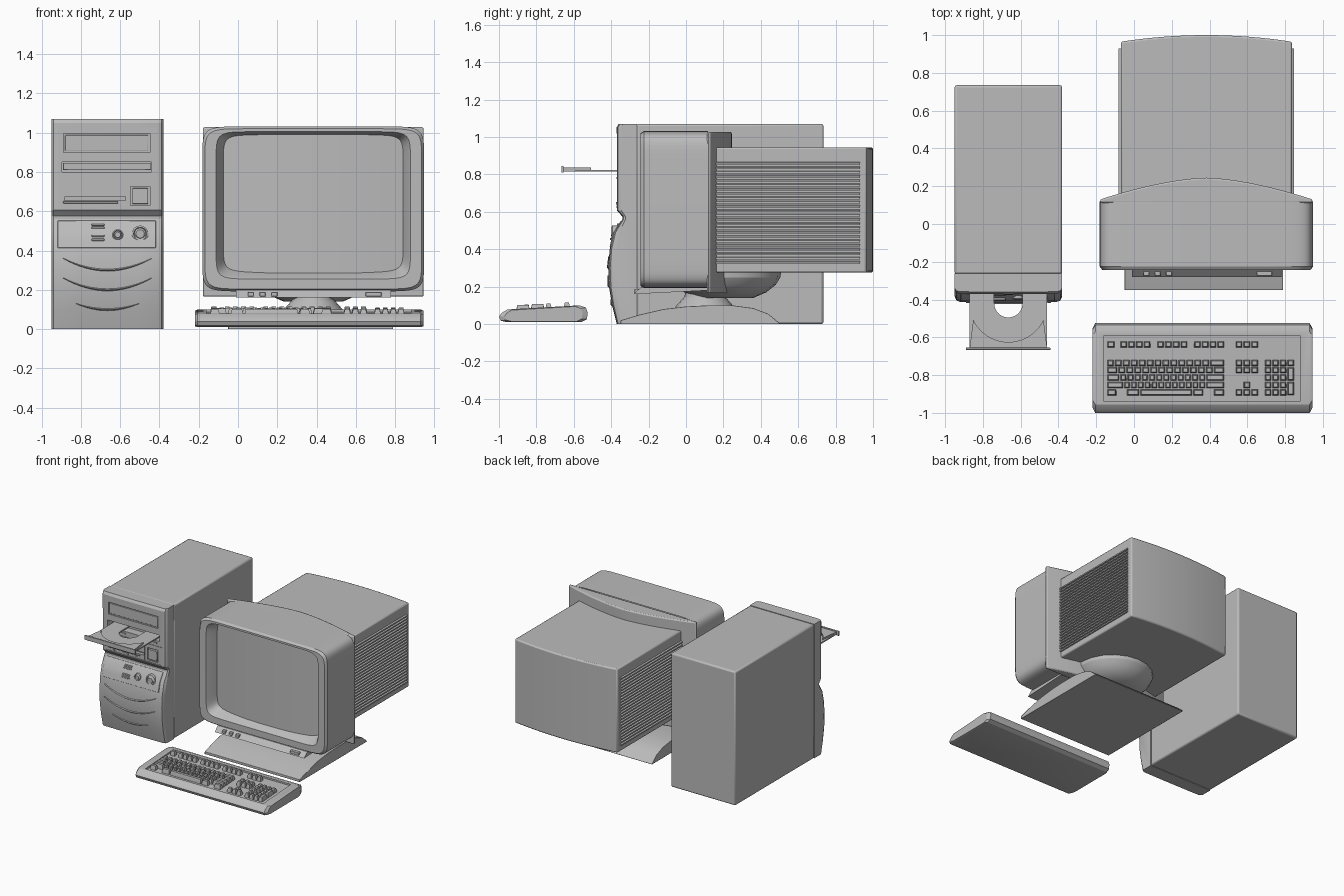
import bpy, bmesh, math
from mathutils import Vector

if "Cube" in bpy.data.objects:
    bpy.data.objects.remove(bpy.data.objects["Cube"], do_unlink=True)

grey = bpy.data.materials.new("plain grey")
grey.use_nodes = True
COLOUR = (0.5, 0.5, 0.5, 1)
grey.diffuse_color = COLOUR
grey.node_tree.nodes["Principled BSDF"].inputs["Base Color"].default_value = COLOUR


def finish(name, bm, bevel=0, segments=2):
    bmesh.ops.recalc_face_normals(bm, faces=bm.faces)
    mesh = bpy.data.meshes.new(name)
    bm.to_mesh(mesh)
    bm.free()
    mesh.materials.append(grey)
    ob = bpy.data.objects.new(name, mesh)
    bpy.context.collection.objects.link(ob)
    if bevel:
        mod = ob.modifiers.new("bevel", 'BEVEL')
        mod.width, mod.segments, mod.limit_method = bevel, segments, 'ANGLE'
    return ob


def add_rings(bm, rings, caps=True):
    rows = [[bm.verts.new(p) for p in ring] for ring in rings]
    for a, b in zip(rows, rows[1:]):
        for i in range(len(a)):
            j = (i + 1) % len(a)
            bm.faces.new((a[i], a[j], b[j], b[i]))
    if caps:
        bm.faces.new(rows[0])
        bm.faces.new(rows[-1])


def loft(name, rings, caps=True, bevel=0):
    bm = bmesh.new()
    add_rings(bm, rings, caps)
    return finish(name, bm, bevel)


def prism(name, pts, axis, a, b, bevel=0):
    place = {'x': lambda p, d: (d, p[0], p[1]),
             'y': lambda p, d: (p[0], d, p[1]),
             'z': lambda p, d: (p[0], p[1], d)}[axis]
    return loft(name, [[place(p, d) for p in pts] for d in (a, b)], True, bevel)


def box(name, x, y, z, bevel=0):
    return prism(name, [(x[0], y[0]), (x[1], y[0]), (x[1], y[1]), (x[0], y[1])], 'z', *z, bevel)


def arc(cx, cy, r, a0, a1, n):
    angles = [math.radians(a0 + (a1 - a0) * i / n) for i in range(n + 1)]
    return [(cx + r * math.cos(t), cy + r * math.sin(t)) for t in angles]


def lathe(name, x, y, rz, n=20):
    return loft(name, [[(px, py, z) for px, py in arc(x, y, r, 0, 360, n)[:-1]] for r, z in rz])


def knob(name, x, z, ry, n=20):
    return loft(name, [[(px, y, pz) for px, pz in arc(x, z, r, 0, 360, n)[:-1]] for r, y in ry])


def cut(target, *cutters):
    for c in cutters:
        mod = target.modifiers.new("cut", 'BOOLEAN')
        mod.object, mod.operation, mod.solver = c, 'DIFFERENCE', 'EXACT'
        bpy.context.view_layer.objects.active = target
        bpy.ops.object.modifier_apply(modifier=mod.name)
        bpy.data.objects.remove(c, do_unlink=True)


# Tower case
TX = -0.665
box("tower_case", (-0.95, -0.38), (-0.265, 0.735), (0, 1.07), 0.012)

# Tower front bezel: side profile swept across the width, rounded at the edges
profile = [(-.37, 0), (-.395, .1), (-.412, .2), (-.416, .3), (-.408, .4), (-.385, .49),
           (-.34, .56), (-.34, .575), (-.37, .607), (-.372, 1.05), (-.36, 1.07)]
loop = [(-.262, 0)] + profile + [(-.262, 1.07)]
sweep = [(-.285, .78), (-.275, .93), (-.255, .98), (-.15, .995), (0, 1)]
sweep += [(-dx, k) for dx, k in reversed(sweep[:-1])]
bezel = loft("tower_bezel", [[(TX + dx, -.262 + (y + .262) * k, z) for y, z in loop] for dx, k in sweep])


def front_y(z):
    for (y0, z0), (y1, z1) in zip(profile, profile[1:]):
        if z0 <= z <= z1:
            return y0 + (y1 - y0) * (z - z0) / (z1 - z0)


cut(bezel,
    box("panel_cut", (-.913, -.413), (-.5, -.365), (.615, 1.02)),
    box("bay_cut", (-.888, -.449), (-.5, -.352), (.90, .995)),
    box("tray_cut", (-.895, -.44), (-.5, -.30), (.80, .85)),
    box("floppy_cut", (-.88, -.57), (-.5, -.34), (.655, .675)),
    box("button_cut", (-.546, -.449), (-.5, -.35), (.628, .725)))
box("bay_cover", (-.88, -.457), (-.36, -.33), (.908, .987), .003)
box("square_button", (-.538, -.457), (-.37, -.33), (.636, .717), .004)
box("drive_divider", (-.913, -.413), (-.369, -.355), (.752, .758))
box("floppy_divider", (-.572, -.567), (-.369, -.355), (.615, .752))
box("floppy_lip", (-.89, -.61), (-.375, -.355), (.640, .652), .003)
for i, (x, z, w) in enumerate([(-.86, .78, .012), (-.79, .78, .05), (-.54, .78, .08),
                               (-.85, .625, .02), (-.76, .628, .05), (-.66, .625, .03)]):
    box(f"drive_control_{i}", (x, x + w), (-.371, -.355), (z - .005, z + .007))

# Open disc tray
MID = -.42
notch = [(-.59, -.31)] + arc(TX, MID, .075, 0, -180, 14) + [(-.74, -.31)]
prism("disc_tray", [(-.87, -.31), (-.87, -.655), (-.46, -.655), (-.46, -.31)] + notch, 'z', .815, .825)
prism("disc_tray_rim", [(-.87, -.655), (-.46, -.655)] + arc(TX, MID, .205, -25, -155, 20), 'z', .82, .838)
box("disc_tray_front", (-.89, -.442), (-.666, -.655), (.81, .846), .002)

# Sloping control panel with its buttons
strip = [(front_y(z) - .004, z) for z in (.413, .45, .49, .552)]
prism("control_panel", strip + [(y + .02, z) for y, z in reversed(strip)], 'x', -.918, -.418, .003)
for name, x, z, r in [("reset_button", -.612, .48, .028), ("power_button", -.498, .485, .042)]:
    y = front_y(z) - .008
    knob(name, x, z, [(r, y + .05), (r, y), (r * .8, y - .004), (r * .7, y + .004), (r * .5, y - .004)])
for i, z in enumerate((.455, .475, .517, .532)):
    y = front_y(z)
    box(f"indicator_{i}", (-.745, -.68), (y - .012, y + .02), (z - .006, z + .005), .003)

# Curved ridges on the lower bezel
for i, (z0, half, sag) in enumerate([(.30, .225, .06), (.20, .225, .06), (.10, .16, .03)]):
    rings = []
    for s in range(-8, 9):
        t = s / 8
        z, h = z0 + sag * t * t, .003 + .010 * (1 - t * t)
        y = -.262 + (front_y(z) + .262) * (1 - .015 * t * t)
        rings.append([(TX + half * t, y - .007, z), (TX + half * t, y + .01, z + h),
                      (TX + half * t, y + .01, z - h)])
    loft(f"bezel_ridge_{i}", rings)

# Monitor bezel: rounded outlines stepped from the back, round the front, to the screen
CX = .383


def outline(y, hx, hz, cz, p=13, n=64):
    ring = []
    for i in range(n):
        t = 2 * math.pi * (i + .5) / n
        c, s = math.cos(t), math.sin(t)
        ring.append((CX + hx * math.copysign(abs(c) ** (2 / p), c), y,
                     cz + hz * math.copysign(abs(s) ** (2 / p), s)))
    return ring


loft("monitor_bezel", [outline(.118, .565, .42, .612), outline(-.225, .565, .42, .612),
                       outline(-.243, .552, .408, .612), outline(-.243, .495, .375, .63),
                       outline(-.232, .487, .368, .632), outline(-.15, .455, .342, .642)], False)
front = [(CX + .47 * t / 8, -.155 - .035 * (1 - (t / 8) ** 2)) for t in range(-8, 9)]
prism("screen", front + [(CX + .47, -.12), (CX - .47, -.12)], 'z', .285, .995)

# Curved shell behind the bezel, then the tube housing
back = [(CX + .562 * t / 10, .13 + .115 * (1 - abs(t / 10) ** 1.6)) for t in range(10, -11, -1)]
prism("bezel_back", [(CX - .562, .112), (CX + .562, .112)] + back, 'z', .165, 1.028, .012)
rear = [(CX + .453 * t / 8, .965 + .035 * (1 - (t / 8) ** 2)) for t in range(8, -9, -1)]
prism("tube_housing", [(CX - .453, .12), (CX + .453, .12)] + rear, 'z', .275, .945, .01)

# Cooling slats on both sides of the housing
for side, word in ((-1, "right"), (1, "left")):
    bm = bmesh.new()
    for i in range(24):
        z = .322 + i * .023
        add_rings(bm, [[(CX + side * x, y, z + dz) for x, dz in
                        ((.445, 0), (.464, 0), (.464, .01), (.445, .018))] for y in (.14, .93)])
    finish(f"{word}_cooling_slats", bm)

# Control flap, swivel and foot of the monitor
prism("control_flap", [(-.28, .16), (-.24, .198), (.115, .21), (.115, .18)], 'x', -.01, .78)
for i, x in enumerate((.05, .11, .17, .65)):
    box(f"flap_button_{i}", (x, x + (.08 if i == 3 else .03)), (-.275, -.25), (.166, .188), .003)
lathe("swivel_bowl", CX, .21, [(.15, .14), (.22, .17), (.27, .21), (.295, .25), (.3, .3)])
lathe("swivel_neck", CX, .1, [(.17, .07), (.15, .1), (.11, .145), (.1, .18)])
foot = [(-.35, 0), (-.35, .02), (-.25, .05), (-.12, .08), (0, .094), (.12, .1), (.25, .1),
        (.36, .085), (.44, .055), (.5, .005), (.5, 0)]
prism("monitor_foot", foot, 'x', -.05, .79, .006)

# Keyboard body with a sunken key bed
side = [(-.96, .01), (-.99, .018), (-1, .04), (-.985, .06), (-.955, .078), (-.57, .1),
        (-.535, .088), (-.525, .06), (-.53, .025), (-.56, .01)]
body = loft("keyboard_body", [[(x, -.76 + (y + .76) * k, .05 + (z - .05) * k) for y, z in side]
                              for x, k in ((-.22, .88), (-.205, 1), (.93, 1), (.945, .88))])
cut(body, prism("bed_cut", [(-.94, .066), (-.59, .086), (-.59, .2), (-.94, .2)], 'x', -.16, .88))

# Keys, each a tapered block on the sloping bed
keys = bmesh.new()


def key(x, y, w=.034, d=.033):
    z = .066 + (y + .94) * .057
    add_rings(keys, [[(x + a * (w / 2 - e), y + b * (d / 2 - e), z + h) for a, b in
                      ((-1, -1), (1, -1), (1, 1), (-1, 1))] for e, h in ((0, -.01), (.001, .012), (.006, .033))])


def key_row(x0, x1, n, y):
    step = (x1 - x0) / n
    for i in range(n):
        key(x0 + step * (i + .5), y, step - .007)


rows = [-.735 - .039 * i for i in range(5)]
for x0, x1, n in ((-.145, -.1, 1), (-.075, .09, 4), (.12, .285, 4), (.315, .48, 4), (.535, .66, 3)):
    key_row(x0, x1, n, -.637)
for y, lead, tail in zip(rows[:4], (.041, .06, .07, .09), (.08, .06, .1, .1)):
    key_row(-.145, -.145 + lead, 1, y)
    key_row(-.145 + lead, .48 - tail, 12, y)
    key_row(.48 - tail, .48, 1, y)
for x0, x1, n in ((-.145, -.09, 1), (-.04, .03, 1), (.03, .31, 1), (.31, .37, 1), (.42, .48, 1)):
    key_row(x0, x1, n, rows[4])
for y in rows[:2] + rows[4:]:
    key_row(.535, .66, 3, y)
key(.5975, rows[3])
for i, y in enumerate(rows):
    key_row(.69, .81, 3, y)
key(.83, rows[0])
for i in (1, 3):
    key(.83, (rows[i] + rows[i + 1]) / 2, d=.07)
finish("keyboard_keys", keys)

# Soft shading with sharp edges kept
for ob in bpy.context.scene.objects:
    ob.select_set(ob.type == 'MESH')
bpy.context.view_layer.objects.active = body
bpy.ops.object.shade_smooth_by_angle(angle=math.radians(25))
